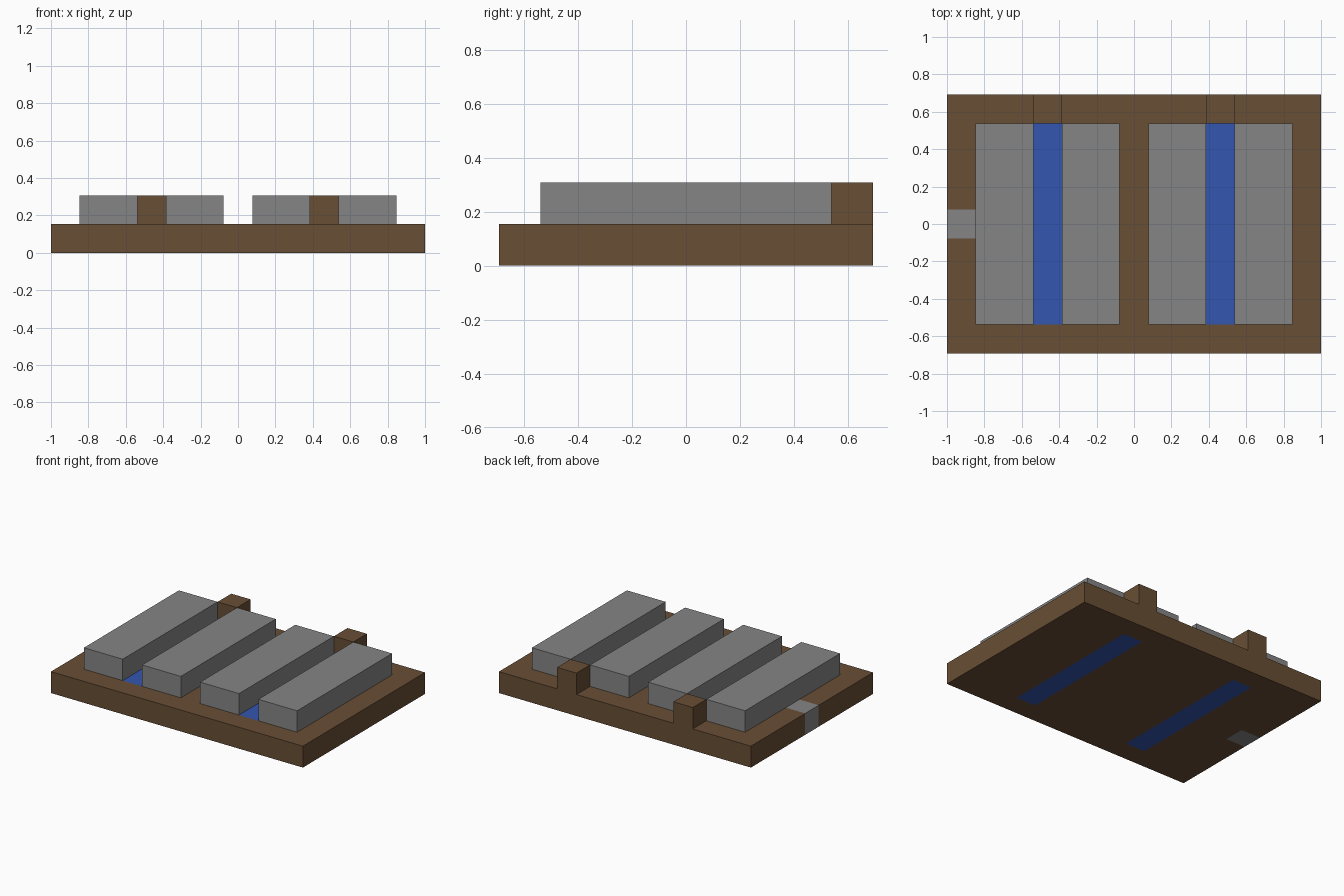
import bpy
import bmesh
from mathutils import Vector

U = 2 / 13  # module: the base is 13 x 9 x 1 modules

default = bpy.data.objects.get("Cube")
if default:
    bpy.data.objects.remove(default, do_unlink=True)


def material(name, rgb):
    m = bpy.data.materials.new(name)
    m.use_nodes = True
    m.diffuse_color = (*rgb, 1)
    m.node_tree.nodes["Principled BSDF"].inputs["Base Color"].default_value = (*rgb, 1)
    return m


brown = material("brown earth", (0.139, 0.077, 0.035))
grey = material("grey stone", (0.235, 0.235, 0.235))
blue = material("blue water", (0.034, 0.093, 0.434))


def box_mesh(low, high):
    """Box between two corners given in modules."""
    bm = bmesh.new()
    bmesh.ops.create_cube(bm, size=1)
    low, high = Vector(low) * U, Vector(high) * U
    for v in bm.verts:
        v.co = (low + high) / 2 + v.co * (high - low)
    return bm


def finish(bm, name, *mats):
    mesh = bpy.data.meshes.new(name)
    bm.to_mesh(mesh)
    bm.free()
    for m in mats:
        mesh.materials.append(m)
    obj = bpy.data.objects.new(name, mesh)
    bpy.context.collection.objects.link(obj)
    return obj


# Base slab, cut along the edges of the flush channels and inlet
base = box_mesh((-6.5, -4.5, 0), (6.5, 4.5, 1))
cuts = [((1, 0, 0), (-5.5, -3.5, -2.5, 2.5, 3.5)),
        ((0, 1, 0), (-3.5, -0.5, 0.5, 3.5))]
for axis, places in cuts:
    for p in places:
        bmesh.ops.bisect_plane(base, geom=base.verts[:] + base.edges[:] + base.faces[:],
                               plane_co=Vector(axis) * p * U, plane_no=axis)

# Channels and inlet run through the full thickness of the slab
for face in base.faces:
    c = face.calc_center_median() / U
    if 2.5 < abs(c.x) < 3.5 and abs(c.y) < 3.5:
        face.material_index = 2
    elif c.x < -5.5 and abs(c.y) < 0.5:
        face.material_index = 1
finish(base, "base", brown, grey, blue)

# Two long blocks beside each channel, and a post at its back end
for side, x in (("right", -3), ("left", 3)):
    for place, offset in (("block_a", -1.5), ("block_b", 1.5)):
        cx = x + offset
        finish(box_mesh((cx - 1, -3.5, 1), (cx + 1, 3.5, 2)), f"{side}_{place}", grey)
    finish(box_mesh((x - 0.5, 3.5, 1), (x + 0.5, 4.5, 2)), f"{side}_back_post", brown)
